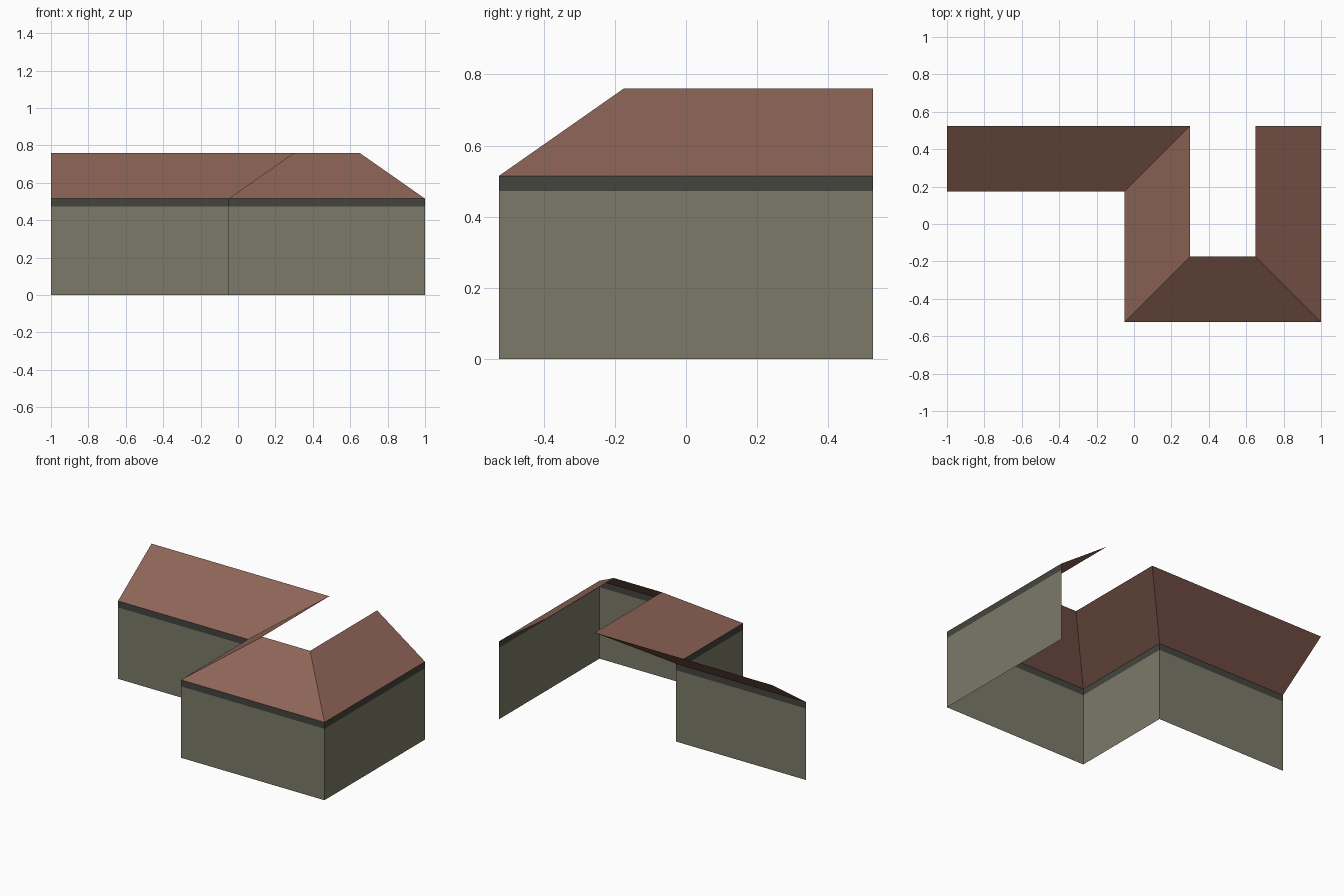
import bpy
from mathutils import Vector

if "Cube" in bpy.data.objects:
    bpy.data.objects.remove(bpy.data.objects["Cube"])

# plan line of the outer wall face; the roof leans to the left of it
PATH = [Vector(p) for p in [(-1, 0.175), (-0.05, 0.175), (-0.05, -0.525), (1, -0.525), (1, 0.525)]]


def srgb(r, g, b):
    lin = [((c / 255 + 0.055) / 1.055) ** 2.4 for c in (r, g, b)]
    return (*lin, 1)


def material(name, rgb):
    m = bpy.data.materials.new(name)
    m.diffuse_color = srgb(*rgb)
    m.use_nodes = True
    m.node_tree.nodes["Principled BSDF"].inputs["Base Color"].default_value = m.diffuse_color
    return m


def offset_path(d):
    """Shift the plan line left by d, with mitred corners."""
    normals = []
    for a, b in zip(PATH, PATH[1:]):
        t = (b - a).normalized()
        normals.append(Vector((-t.y, t.x)))
    out = []
    for i, p in enumerate(PATH):
        before = normals[max(i - 1, 0)]
        after = normals[min(i, len(normals) - 1)]
        out.append(p + (before + after) * d / (1 + before.dot(after)))
    return out


def strip(name, low, high, mat):
    """Sheet along the plan line between two (offset, height) profile points."""
    rows = [[(p.x, p.y, z) for p in offset_path(d)] for d, z in (low, high)]
    n = len(PATH)
    faces = [(i, i + 1, n + i + 1, n + i) for i in range(n - 1)]
    mesh = bpy.data.meshes.new(name)
    mesh.from_pydata(rows[0] + rows[1], [], faces)
    mesh.materials.append(mat)
    obj = bpy.data.objects.new(name, mesh)
    bpy.context.collection.objects.link(obj)
    return obj


# walls, dark band under the eaves, mitred sloping roof
strip("walls", (0, 0), (0, 0.472), material("stone grey", (124, 122, 104)))
strip("eave_band", (0, 0.472), (0, 0.515), material("dark grey", (67, 69, 61)))
strip("roof", (0, 0.515), (0.35, 0.76), material("clay brown", (142, 100, 86)))
